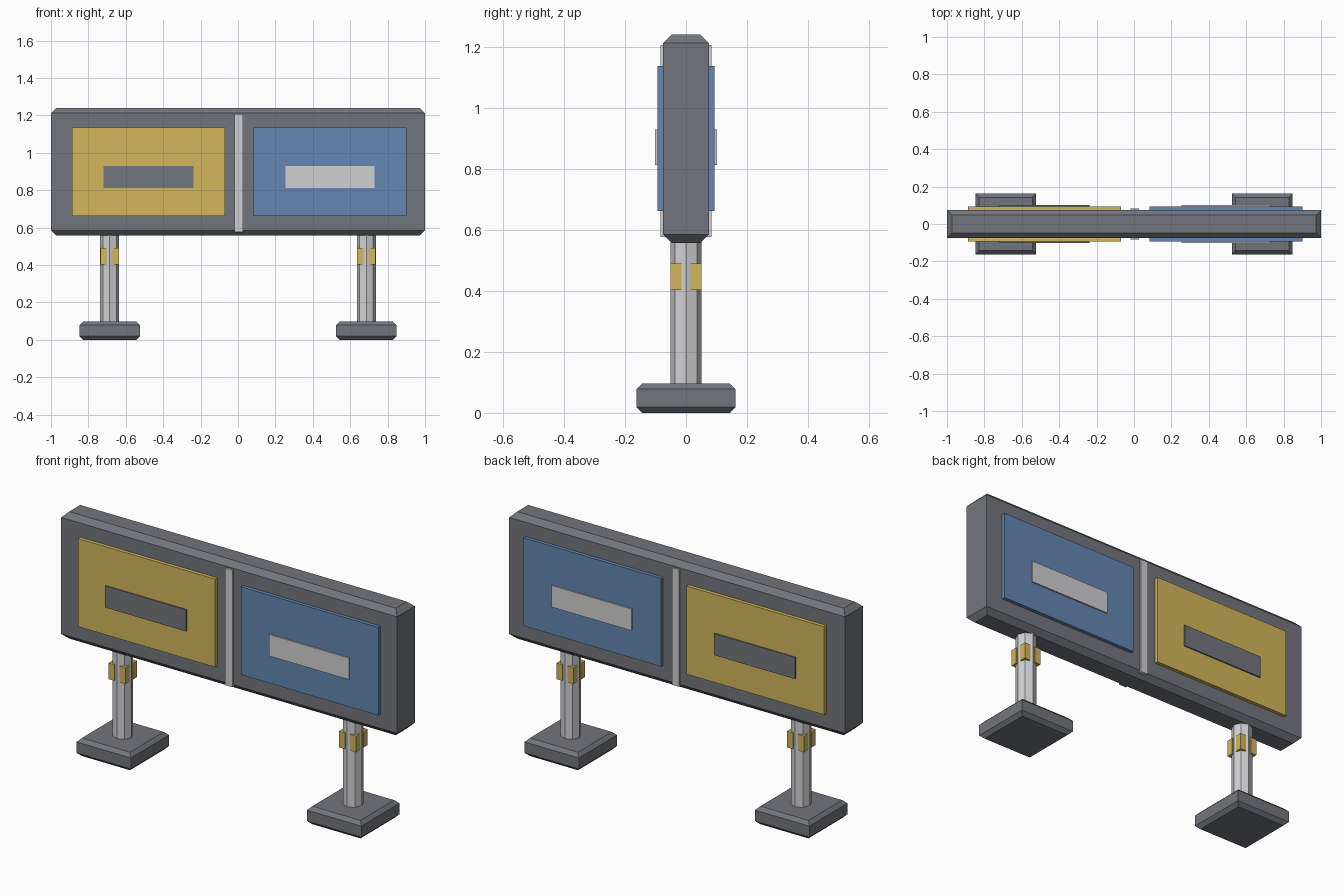
import bpy, bmesh, math

if "Cube" in bpy.data.objects:
    bpy.data.objects.remove(bpy.data.objects["Cube"])


def srgb(c):
    return c / 12.92 if c <= 0.04045 else ((c + 0.055) / 1.055) ** 2.4


def material(name, r, g, b):
    m = bpy.data.materials.new(name)
    m.diffuse_color = (srgb(r), srgb(g), srgb(b), 1.0)
    m.use_nodes = True
    m.node_tree.nodes["Principled BSDF"].inputs["Base Color"].default_value = m.diffuse_color
    return m


DARK = material("dark grey", 0.45, 0.46, 0.49)
LIGHT = material("light grey", 0.82, 0.82, 0.83)
YELLOW = material("yellow", 0.83, 0.72, 0.36)
BLUE = material("blue", 0.39, 0.53, 0.70)


def finish(name, bm, mat):
    bmesh.ops.recalc_face_normals(bm, faces=bm.faces)
    mesh = bpy.data.meshes.new(name)
    bm.to_mesh(mesh)
    bm.free()
    mesh.materials.append(mat)
    ob = bpy.data.objects.new(name, mesh)
    bpy.context.collection.objects.link(ob)
    return ob


def box(name, x, y, z, mat, chamfer=0.0):
    """Box from (min, max) ranges; chamfer cuts only the top and bottom rims."""
    bm = bmesh.new()
    bmesh.ops.create_cube(bm, size=1)
    for v in bm.verts:
        v.co = [r[0] if c < 0 else r[1] for c, r in zip(v.co, (x, y, z))]
    if chamfer:
        rims = [e for e in bm.edges
                if abs(e.verts[0].co.z - e.verts[1].co.z) < 1e-6]
        bmesh.ops.bevel(bm, geom=rims, offset=chamfer, segments=1,
                        affect='EDGES', profile=0.5)
    return finish(name, bm, mat)


# Main board
box("board", (-1, 1), (-0.075, 0.075), (0.557, 1.24), DARK, 0.028)

# Plates on the front and back faces
for side, s in (("front", -1), ("back", 1)):
    def depth(d):
        return tuple(sorted((s * 0.06, s * d)))
    box(side + "_divider", (-0.018, 0.026), depth(0.084), (0.576, 1.206), LIGHT)
    box(side + "_left_panel", (-0.888, -0.07), depth(0.094), (0.662, 1.136), YELLOW)
    box(side + "_right_panel", (0.083, 0.901), depth(0.094), (0.662, 1.136), BLUE)
    box(side + "_left_bar", (-0.72, -0.238), depth(0.101), (0.812, 0.928), DARK)
    box(side + "_right_bar", (0.254, 0.731), depth(0.101), (0.812, 0.928), LIGHT)

# Legs with feet and collar blocks
for side, cx in (("left", -0.686), ("right", 0.686)):
    box(side + "_foot", (cx - 0.162, cx + 0.162), (-0.162, 0.162),
        (0, 0.097), DARK, 0.019)

    bm = bmesh.new()
    bmesh.ops.create_cone(bm, cap_ends=True, segments=8, radius1=0.051,
                          radius2=0.051, depth=0.52)
    for v in bm.verts:
        a = round(math.atan2(v.co.y, v.co.x) / (math.pi / 4)) * math.pi / 4
        v.co = (cx + 0.051 * math.cos(a), 0.051 * math.sin(a), v.co.z + 0.33)
    finish(side + "_leg", bm, LIGHT)

    for i, (sx, sy) in enumerate(((-1, -1), (1, -1), (1, 1), (-1, 1))):
        box(f"{side}_collar_block_{i + 1}",
            tuple(sorted((cx + sx * 0.015, cx + sx * 0.05))),
            tuple(sorted((sy * 0.015, sy * 0.05))), (0.403, 0.49), YELLOW)
